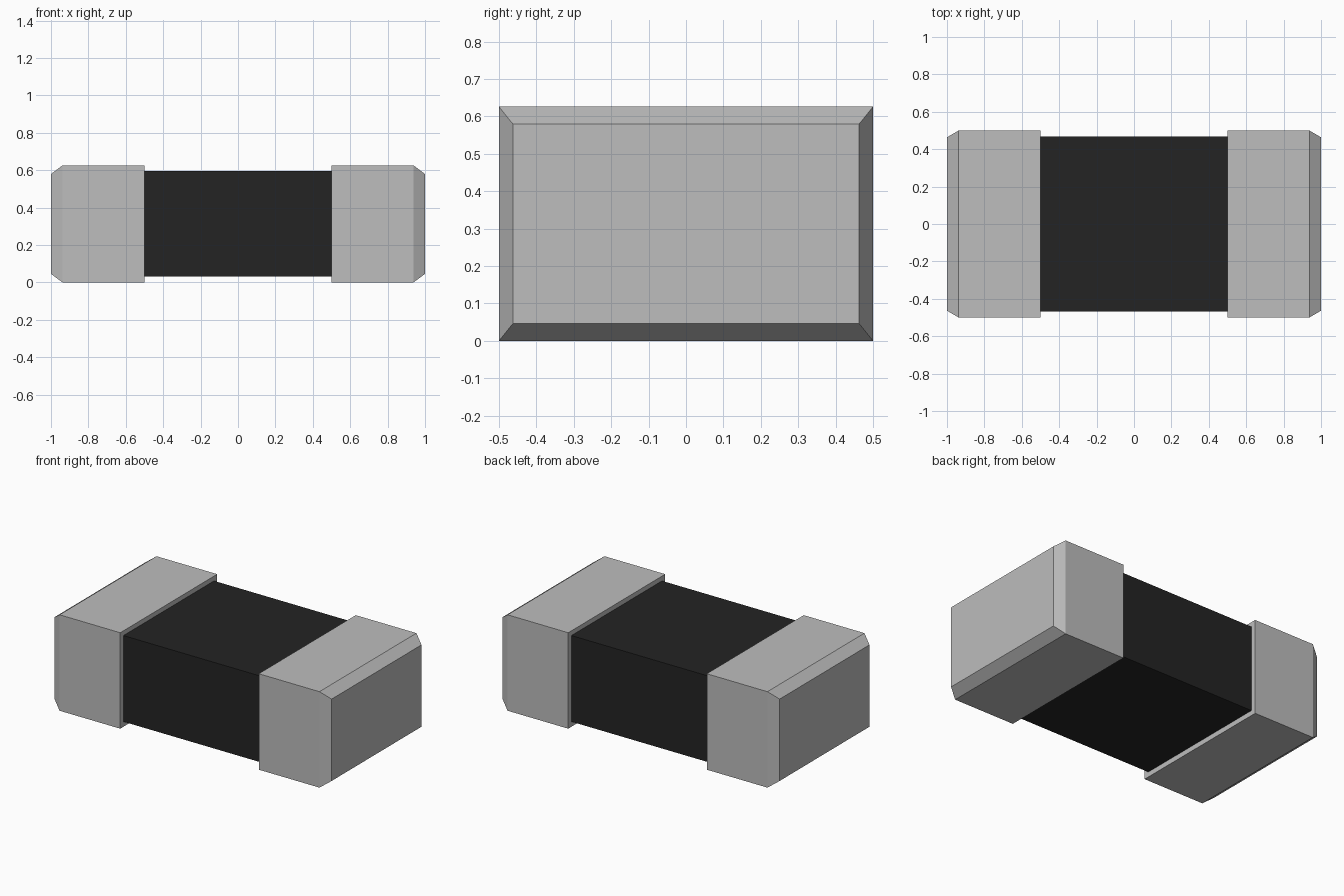
import bpy
import bmesh

if "Cube" in bpy.data.objects:
    bpy.data.objects.remove(bpy.data.objects["Cube"], do_unlink=True)


def make_material(name, value, roughness):
    mat = bpy.data.materials.new(name)
    mat.use_nodes = True
    color = (value, value, value, 1.0)
    mat.diffuse_color = color
    bsdf = mat.node_tree.nodes["Principled BSDF"]
    bsdf.inputs["Base Color"].default_value = color
    bsdf.inputs["Roughness"].default_value = roughness
    return mat


def loft_box(name, sections, mat):
    """Closed solid through rectangles given as (x, half_y, z_low, z_high)."""
    bm = bmesh.new()
    rings = []
    for x, hy, lo, hi in sections:
        corners = ((-hy, lo), (hy, lo), (hy, hi), (-hy, hi))
        rings.append([bm.verts.new((x, y, z)) for y, z in corners])
    for a, b in zip(rings, rings[1:]):
        for i in range(4):
            j = (i + 1) % 4
            bm.faces.new((a[i], a[j], b[j], b[i]))
    bm.faces.new(rings[0])
    bm.faces.new(rings[-1])
    bmesh.ops.recalc_face_normals(bm, faces=bm.faces)
    mesh = bpy.data.meshes.new(name)
    bm.to_mesh(mesh)
    bm.free()
    mesh.materials.append(mat)
    obj = bpy.data.objects.new(name, mesh)
    bpy.context.collection.objects.link(obj)
    return obj


metal = make_material("light grey metal", 0.51, 0.5)
black = make_material("black ceramic", 0.0176, 0.6)

# Central block, tucked slightly into the end caps
loft_box("body", [(-0.52, 0.467, 0.033, 0.595), (0.52, 0.467, 0.033, 0.595)], black)

# End caps with a chamfered outer face, mirrored across x
for side, sign in (("left", 1), ("right", -1)):
    loft_box(side + "_end_cap", [
        (sign * 0.5, 0.5, 0.0, 0.626),
        (sign * 0.938, 0.5, 0.0, 0.626),
        (sign * 1.0, 0.463, 0.046, 0.58),
    ], metal)
